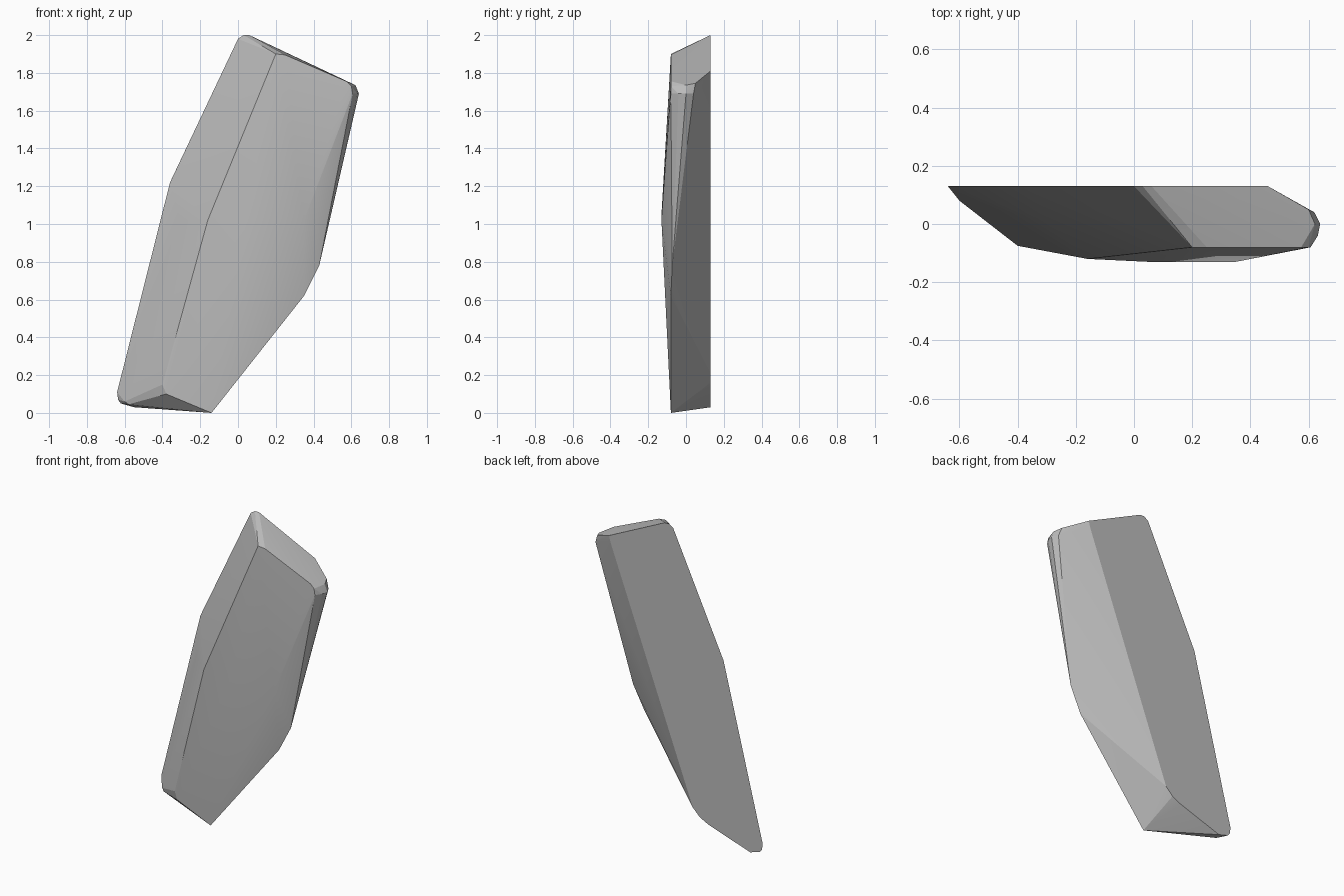
import bpy, bmesh, math

if "Cube" in bpy.data.objects:
    bpy.data.objects.remove(bpy.data.objects["Cube"])

# Flat back outline (x, z) at y = 0.13
BACK = [(-.64, .11), (-.635, .07), (-.62, .05), (-.55, .03), (-.25, .13), (-.19, .16), (-.14, .21),
        (.10, .90), (.45, 1.77), (.46, 1.81), (.06, 2.0), (.03, 2.0), (0, 1.98), (-.36, 1.22)]

# Chipped front and side corners (x, y, z)
FRONT = [
    (.20, -.08, 1.90), (.25, -.08, 1.895), (.575, -.08, 1.755), (.60, -.08, 1.73), (.607, -.08, 1.69),  # top edge
    (.60, .05, 1.745), (.622, 0, 1.735), (.64, 0, 1.69), (.632, -.04, 1.69), (.62, .04, 1.69),          # right tip
    (-.16, -.12, 1.02), (.05, -.13, 1.05), (.35, -.13, 1.02),                                          # front ridge
    (.37, .03, 1.15), (.43, -.073, .78), (.35, -.08, .62), (-.31, .015, 1.02),                         # side kinks
    (-.40, -.075, .15), (-.38, -.078, .10), (-.14, -.08, 0), (-.58, .07, .045), (-.60, .08, .06),      # foot
]

# Stone slab: convex hull of the corners
bm = bmesh.new()
for x, z in BACK:
    bm.verts.new((x, .13, z))
for p in FRONT:
    bm.verts.new(p)
res = bmesh.ops.convex_hull(bm, input=bm.verts[:])
loose = [v for v in bm.verts if not v.link_faces]
bmesh.ops.delete(bm, geom=loose, context='VERTS')
bmesh.ops.dissolve_limit(bm, angle_limit=math.radians(1), verts=bm.verts[:], edges=bm.edges[:])
bmesh.ops.recalc_face_normals(bm, faces=bm.faces[:])
mesh = bpy.data.meshes.new("stone_slab")
bm.to_mesh(mesh)
bm.free()

slab = bpy.data.objects.new("stone_slab", mesh)
bpy.context.collection.objects.link(slab)
grey = bpy.data.materials.new("stone_grey")
grey.diffuse_color = (.5, .5, .5, 1)
grey.use_nodes = True
grey.node_tree.nodes["Principled BSDF"].inputs["Base Color"].default_value = grey.diffuse_color
mesh.materials.append(grey)

# Soften only the shallow facets
bpy.context.view_layer.objects.active = slab
slab.select_set(True)
bpy.ops.object.shade_smooth_by_angle(angle=math.radians(15))
